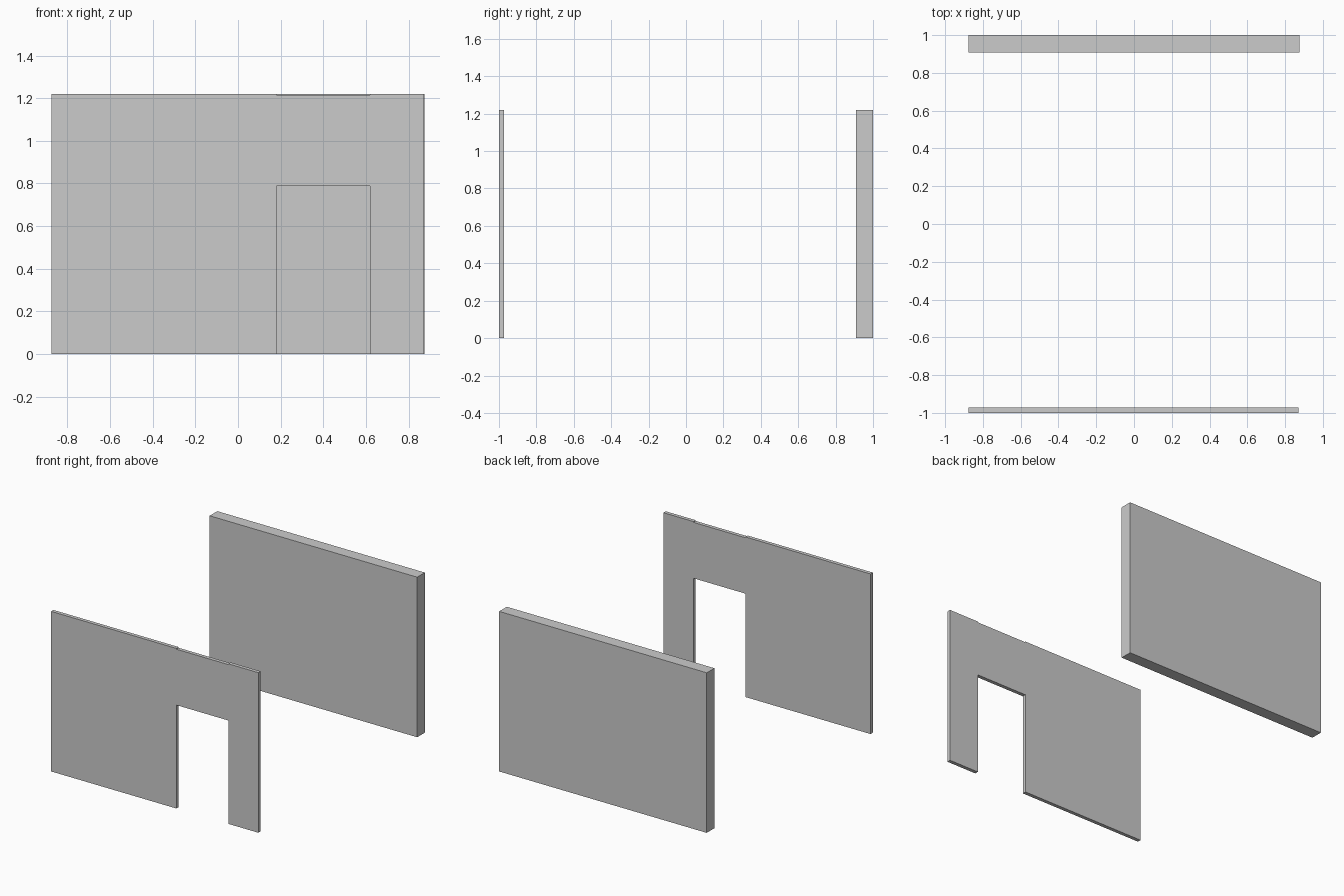
import bpy, bmesh

if "Cube" in bpy.data.objects:
    bpy.data.objects.remove(bpy.data.objects["Cube"])


def wall(name, outline, y0, y1):
    """Extrude an x-z outline from y0 back to y1."""
    bm = bmesh.new()
    face = bm.faces.new([bm.verts.new((x, y0, z)) for x, z in outline])
    ext = bmesh.ops.extrude_face_region(bm, geom=[face])
    moved = [v for v in ext["geom"] if isinstance(v, bmesh.types.BMVert)]
    bmesh.ops.translate(bm, verts=moved, vec=(0, y1 - y0, 0))
    bmesh.ops.recalc_face_normals(bm, faces=bm.faces)
    mesh = bpy.data.meshes.new(name)
    bm.to_mesh(mesh)
    bm.free()
    obj = bpy.data.objects.new(name, mesh)
    bpy.context.collection.objects.link(obj)
    return obj


W, H = 0.875, 1.22
door_l, door_r, door_h = 0.18, 0.618, 0.788
lintel_top = H - 0.006
front_r = 0.872

# Thick solid back wall
wall("back_wall", [(-W, 0), (W, 0), (W, H), (-W, H)], 0.908, 1.0)

# Thin front wall with doorway; the top dips slightly over the door
wall("front_wall", [
    (-W, 0), (door_l, 0), (door_l, door_h), (door_r, door_h), (door_r, 0),
    (front_r, 0), (front_r, H), (door_r, H), (door_r, lintel_top),
    (door_l, lintel_top), (door_l, H), (-W, H)], -1.0, -0.972)
